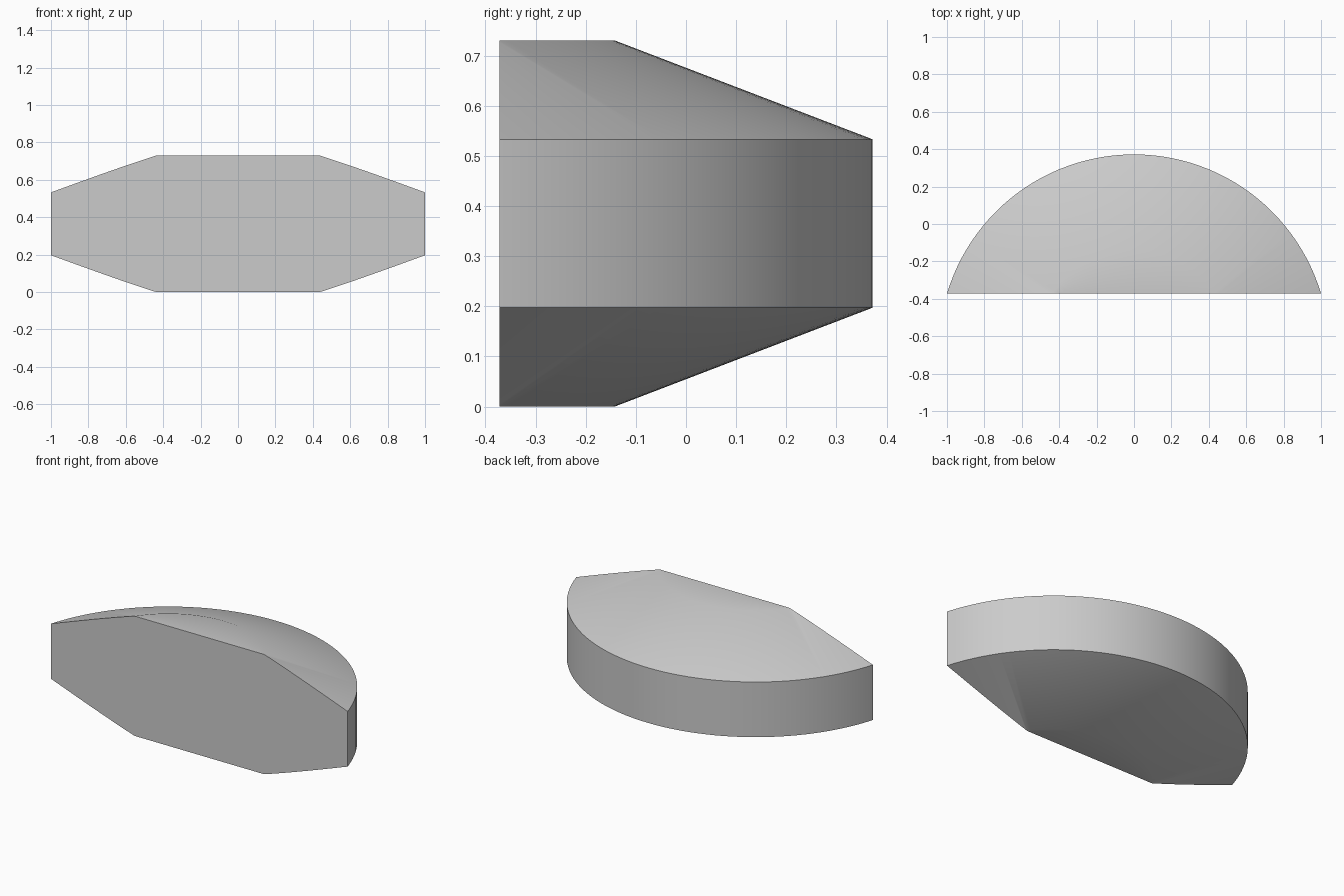
import bpy
import bmesh
import math
from mathutils import Matrix, Vector

cube = bpy.data.objects.get("Cube")
if cube:
    bpy.data.objects.remove(cube, do_unlink=True)

# Main sizes
HALF_DEPTH = 0.372
RIM_RADIUS = 1.044
FACE_RADIUS = 0.53
HEIGHT = 0.73
BEVEL_HEIGHT = 0.197
SEGMENTS = 128
axis_y = HALF_DEPTH - RIM_RADIUS

# Single grey material
grey = bpy.data.materials.new("plain grey")
grey.use_nodes = True
colour = (0.6, 0.6, 0.6, 1)
grey.diffuse_color = colour
grey.node_tree.nodes["Principled BSDF"].inputs["Base Color"].default_value = colour

# Revolve the chamfered disc profile
bm = bmesh.new()
profile = [(0, 0), (FACE_RADIUS, 0), (RIM_RADIUS, BEVEL_HEIGHT),
           (RIM_RADIUS, HEIGHT - BEVEL_HEIGHT), (FACE_RADIUS, HEIGHT), (0, HEIGHT)]
verts = [bm.verts.new((r, 0, z)) for r, z in profile]
edges = [bm.edges.new(pair) for pair in zip(verts, verts[1:])]
bmesh.ops.spin(bm, geom=verts + edges, cent=(0, 0, 0), axis=(0, 0, 1),
               angle=math.tau, steps=SEGMENTS)
bmesh.ops.remove_doubles(bm, verts=bm.verts, dist=0.0001)
bmesh.ops.transform(bm, matrix=Matrix.Translation((0, axis_y, 0)), verts=bm.verts)

# Slice off the front and close it with one flat face
cut = bmesh.ops.bisect_plane(bm, geom=bm.verts[:] + bm.edges[:] + bm.faces[:],
                             plane_co=Vector((0, -HALF_DEPTH, 0)),
                             plane_no=Vector((0, -1, 0)), clear_outer=True)
rim = [e for e in cut["geom_cut"] if isinstance(e, bmesh.types.BMEdge)]
bmesh.ops.contextual_create(bm, geom=rim)
bmesh.ops.recalc_face_normals(bm, faces=bm.faces)

mesh = bpy.data.meshes.new("disc_segment")
bm.to_mesh(mesh)
bm.free()
mesh.materials.append(grey)
segment = bpy.data.objects.new("disc_segment", mesh)
bpy.context.collection.objects.link(segment)

# Smooth curved walls, sharp rim and cut
bpy.ops.object.select_all(action="DESELECT")
segment.select_set(True)
bpy.context.view_layer.objects.active = segment
bpy.ops.object.shade_smooth_by_angle(angle=math.radians(30))
